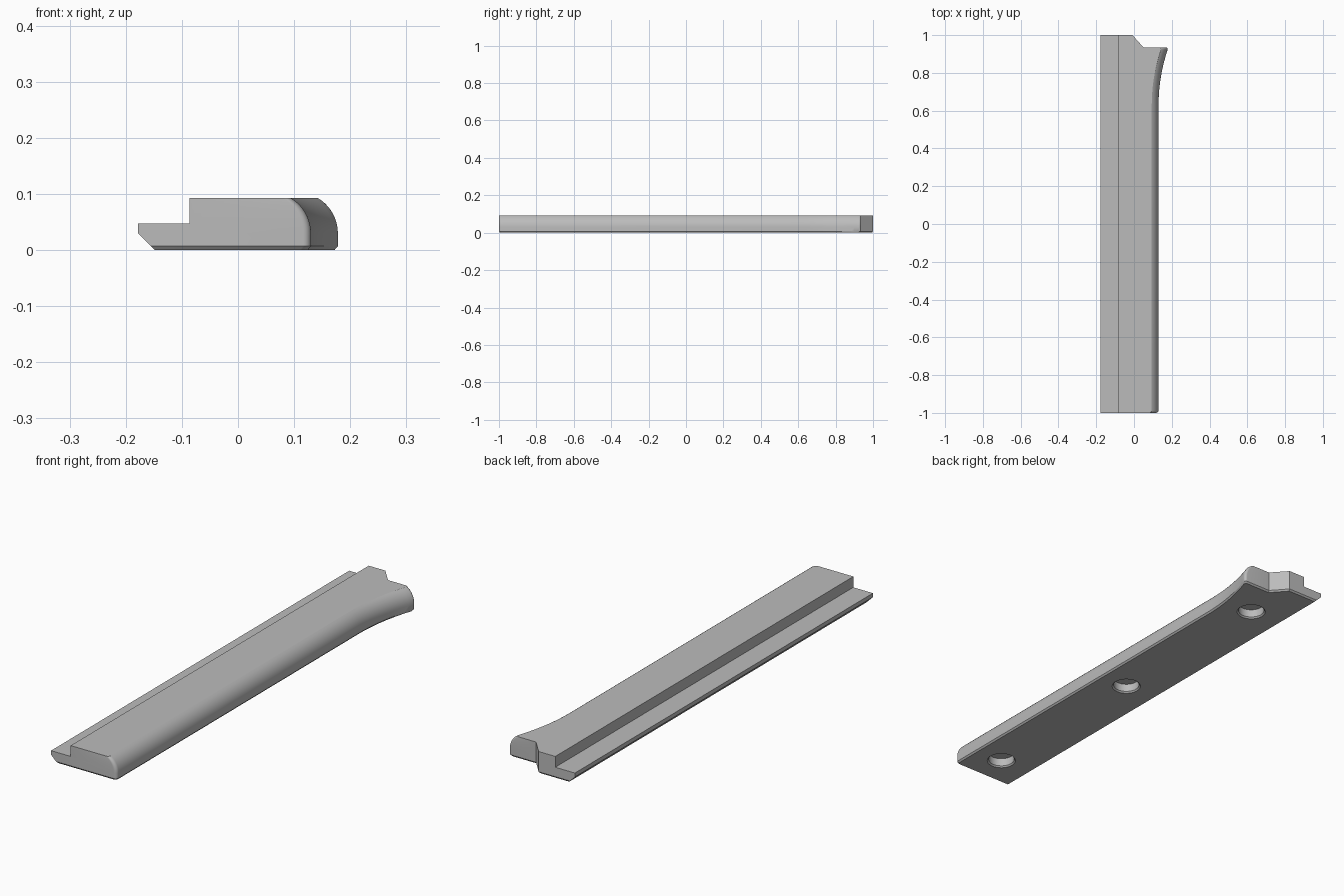
import bpy, bmesh, math

cube = bpy.data.objects.get("Cube")
if cube:
    bpy.data.objects.remove(cube, do_unlink=True)

grey = bpy.data.materials.new("plain_grey")
grey.use_nodes = True
colour = (0.5, 0.5, 0.5, 1)
grey.diffuse_color = colour
grey.node_tree.nodes["Principled BSDF"].inputs["Base Color"].default_value = colour


def loft(name, rings):
    """Skin a stack of matching rings and cap both ends."""
    bm = bmesh.new()
    loops = [[bm.verts.new(p) for p in ring] for ring in rings]
    n = len(loops[0])
    for a, b in zip(loops, loops[1:]):
        for i in range(n):
            j = (i + 1) % n
            bm.faces.new((a[i], a[j], b[j], b[i]))
    bm.faces.new(loops[0][::-1])
    bm.faces.new(loops[-1])
    bmesh.ops.recalc_face_normals(bm, faces=bm.faces)
    mesh = bpy.data.meshes.new(name)
    bm.to_mesh(mesh)
    bm.free()
    mesh.materials.append(grey)
    obj = bpy.data.objects.new(name, mesh)
    bpy.context.collection.objects.link(obj)
    return obj


def arc(cx, cy, r, start, end, steps):
    angles = [math.radians(start + (end - start) * i / steps) for i in range(steps + 1)]
    return [(cx + r * math.cos(a), cy + r * math.sin(a)) for a in angles]


def outline(z, left, right, inset=0):
    """Plan of the bar at one height: straight edge, flared tip, notched back."""
    x = right - inset
    pts = [(left, inset - 1)]
    pts += arc(x - 0.014, inset - 0.986, 0.014, -90, 0, 6)
    for i in range(14):
        t = i / 14
        pts.append((x + 0.0476 * t * t, 0.63 + 0.292 * t - inset * t))
    pts += arc(x + 0.038, 0.925 - inset, 0.01, -17, 90, 6)
    pts += [(0.05 - 0.4 * inset, 0.935 - inset),
            (-0.008 - 0.4 * inset, 1 - inset), (left, 1 - inset)]
    return [(px, py, z) for px, py in pts]


# Bar: chamfered foot, upright side, rounded shoulder
TOP, SIDE = 0.093, 0.13
layers = [outline(0, -0.148, SIDE, 0.006), outline(0.007, -0.155, SIDE),
          outline(0.03, -0.178, SIDE)]
radius = 0.073
sweep = math.asin((TOP - 0.03) / radius)
for i in range(1, 11):
    a = sweep * i / 10
    layers.append(outline(0.03 + radius * math.sin(a), -0.178,
                          SIDE - radius * (1 - math.cos(a))))
bar = loft("bar", layers)


def cut(cutter):
    mod = bar.modifiers.new(cutter.name, "BOOLEAN")
    mod.operation = "DIFFERENCE"
    mod.solver = "EXACT"
    mod.object = cutter
    cutter.hide_render = True
    cutter.hide_set(True)


# Low shelf along the right-hand edge
cut(loft("shelf_cutter", [[(-0.3, -1.1, z), (-0.086, -1.1, z),
                           (-0.086, 1.1, z), (-0.3, 1.1, z)] for z in (0.047, 0.2)]))

# Blind holes underneath with a small countersink
for k in range(3):
    y = -0.86 + 0.81 * k
    rings = [[(px, py, z) for px, py in arc(0, y, r, 0, 352.5, 47)]
             for z, r in ((-0.005, 0.064), (0.006, 0.053), (0.04, 0.053))]
    cut(loft("hole_cutter_%d" % (k + 1), rings))

# Apply the cuts, then smooth the curved sides
bpy.context.view_layer.objects.active = bar
for o in bpy.context.selected_objects:
    o.select_set(False)
bar.select_set(True)
for mod in list(bar.modifiers):
    helper = mod.object
    bpy.ops.object.modifier_apply(modifier=mod.name)
    bpy.data.objects.remove(helper, do_unlink=True)
bpy.ops.object.shade_smooth_by_angle(angle=math.radians(30))
